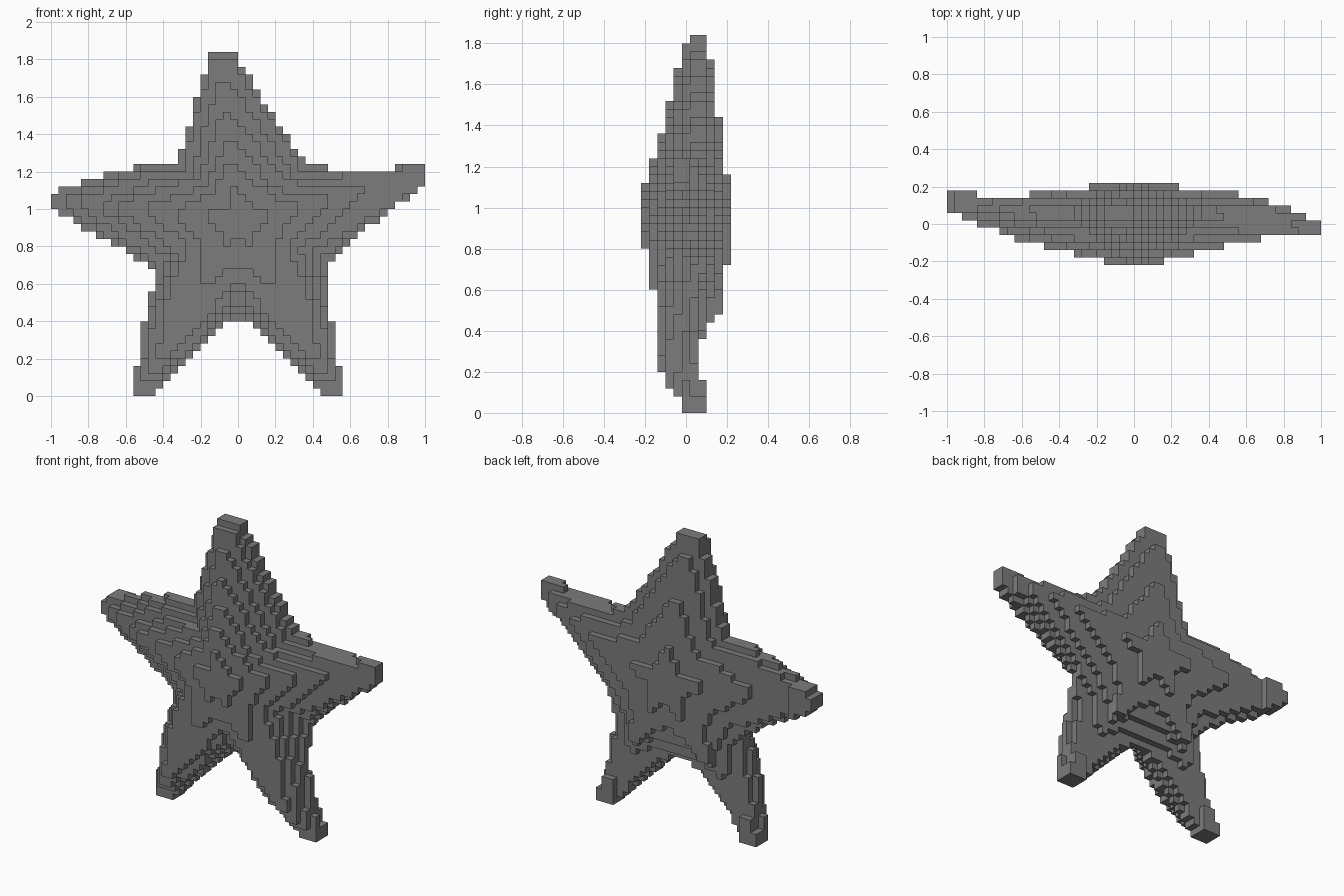
import bpy
import bmesh
from mathutils import Vector

if "Cube" in bpy.data.objects:
    bpy.data.objects.remove(bpy.data.objects["Cube"], do_unlink=True)

CELL = 0.04
COLS, LAYERS, ROWS = 50, 11, 46
CENTRE = Vector((0, 0.94))

# How far each arm reaches in every depth layer, front to back
REACH = {
    "top": (.2, .33, .47, .64, .82, .96, 1, 1, .87, .56, .24),
    "left": (.16, .32, .48, .68, 1, 1, .92, .84, .72, .56, .24),
    "right": (.16, .32, .48, .64, .72, .84, .92, 1, 1, .56, .24),
    "leg": (.15, .36, .79, .87, .91, 1, 1, .62, .53, .49, .23),
    "calf": (.18, .42, .78, .9, .97, 1, .89, .68, .6, .5, .23),
    "valley": (.2, .46, .56, .7, .8, .93, 1, 1, .85, .6, .24),
}

# Clockwise outline: arm, point, half width of a blunt tip, pull of the arm
OUTLINE = (
    ("top", (-.09, 1.84), (.06, 0), 1),
    ("valley", (.365, 1.235), None, 1),
    ("left", (.655, 1.207), None, .5),
    ("left", (1, 1.18), (0, -.06), 1),
    ("valley", (.475, .715), None, 1),
    ("calf", (.505, .38), None, 1),
    ("leg", (.512, 0), (-.053, 0), 1),
    ("calf", (.23, .23), None, 1),
    ("valley", (0, .42), None, 1),
    ("calf", (-.23, .23), None, 1),
    ("leg", (-.512, 0), (-.053, 0), 1),
    ("calf", (-.505, .38), None, 1),
    ("valley", (-.46, .69), None, 1),
    ("right", (-1, 1.045), (0, .045), 1),
    ("right", (-.545, 1.228), None, .4),
    ("valley", (-.32, 1.235), None, 1),
)


def layer_outline(j):
    """Star outline of one depth layer, its tips narrowing with the arms."""
    points = []
    for arm, point, half, pull in OUTLINE:
        f = REACH[arm][j] * pull + REACH["valley"][j] * (1 - pull)
        p = CENTRE + (Vector(point) - CENTRE) * f
        if half:
            h = Vector(half)
            h = h.normalized() * max(.022, h.length * f ** 3)
            points += [p - h, p + h]
        else:
            points.append(p)
    return points


def inside(x, z, poly):
    hit = False
    for a, b in zip(poly, poly[1:] + poly[:1]):
        if (a.y > z) != (b.y > z):
            if x < a.x + (z - a.y) * (b.x - a.x) / (b.y - a.y):
                hit = not hit
    return hit


# Fill the grid of blocks
outlines = [layer_outline(j) for j in range(LAYERS)]
blocks = set()
for j in range(LAYERS):
    for i in range(COLS):
        for k in range(ROWS):
            x, z = (i + .5) * CELL - 1, (k + .5) * CELL
            filled = inside(x, z, outlines[j])
            # Curled arm tip and heels at the back
            if j == 9 and x < -.84:
                filled = inside(x, z, outlines[8])
            if j == 7 and z < .16 and abs(x) > .44:
                filled = inside(x, z, outlines[6])
            if filled:
                blocks.add((i, j, k))

# Skin the blocks with their exposed faces only
bm = bmesh.new()
corners = {}


def corner(c):
    if c not in corners:
        corners[c] = bm.verts.new((c[0] * CELL - 1, (c[1] - LAYERS / 2) * CELL, c[2] * CELL))
    return corners[c]


for block in sorted(blocks):
    for axis in range(3):
        u, v = (axis + 1) % 3, (axis + 2) % 3
        for side in (0, 1):
            near = list(block)
            near[axis] += 1 if side else -1
            if tuple(near) in blocks:
                continue
            ring = []
            for du, dv in ((0, 0), (1, 0), (1, 1), (0, 1)):
                c = list(block)
                c[axis] += side
                c[u] += du
                c[v] += dv
                ring.append(corner(tuple(c)))
            bm.faces.new(ring if side else ring[::-1])

mesh = bpy.data.meshes.new("block_star")
bm.to_mesh(mesh)
bm.free()
star = bpy.data.objects.new("block_star", mesh)
bpy.context.collection.objects.link(star)

# Plain grey
grey = bpy.data.materials.new("grey")
grey.use_nodes = True
colour = (0.2, 0.2, 0.2, 1)
grey.diffuse_color = colour
grey.node_tree.nodes["Principled BSDF"].inputs["Base Color"].default_value = colour
mesh.materials.append(grey)
